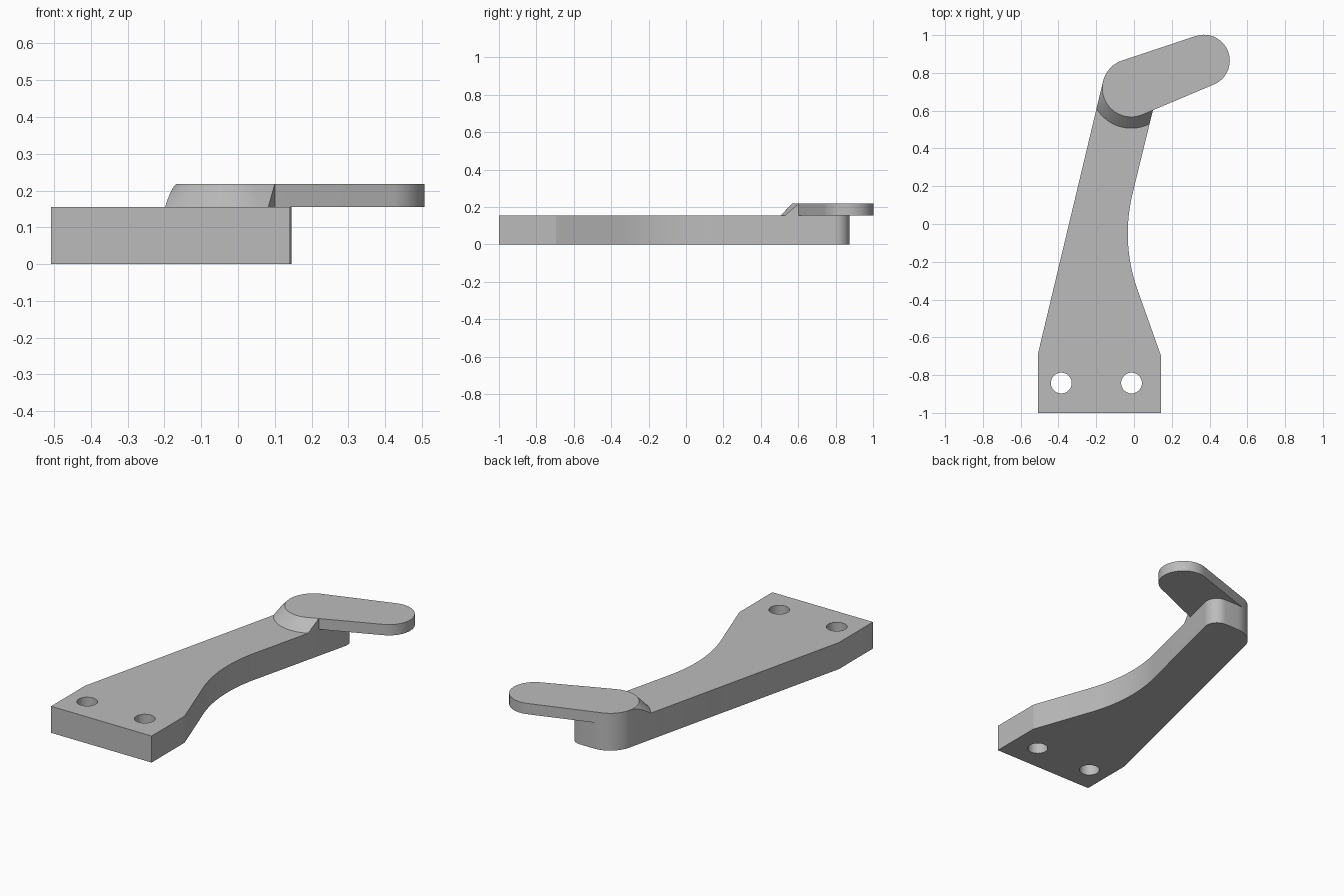
import bpy, bmesh
from math import sin, cos, radians, atan2, asin, degrees, hypot

cube = bpy.data.objects.get("Cube")
if cube:
    bpy.data.objects.remove(cube, do_unlink=True)

grey = bpy.data.materials.new("plain grey")
grey.use_nodes = True
colour = (0.5, 0.5, 0.5, 1)
grey.diffuse_color = colour
grey.node_tree.nodes["Principled BSDF"].inputs["Base Color"].default_value = colour

ARM_TOP, TIP_TOP = 0.155, 0.218
PIVOT, PIVOT_R = (-0.015, 0.72), 0.153
END, END_R = (0.37, 0.865), 0.137
CHAMFER = 0.06


def arc(centre, r, start, stop, steps):
    """Points on an arc, angles in degrees."""
    angles = [radians(start + (stop - start) * i / steps) for i in range(steps + 1)]
    return [(centre[0] + r * cos(a), centre[1] + r * sin(a)) for a in angles]


def loft(name, low, high, z0, z1):
    """Solid between two outlines with equal point counts."""
    bm = bmesh.new()
    a = [bm.verts.new((x, y, z0)) for x, y in low]
    b = [bm.verts.new((x, y, z1)) for x, y in high]
    bm.faces.new(a[::-1])
    bm.faces.new(b)
    for i in range(len(a)):
        j = (i + 1) % len(a)
        bm.faces.new((a[i], a[j], b[j], b[i]))
    bmesh.ops.recalc_face_normals(bm, faces=bm.faces)
    mesh = bpy.data.meshes.new(name)
    bm.to_mesh(mesh)
    bm.free()
    obj = bpy.data.objects.new(name, mesh)
    bpy.context.collection.objects.link(obj)
    mesh.materials.append(grey)
    return obj


def cut(obj, cutter, operation):
    """Apply a boolean and remove its cutter."""
    mod = obj.modifiers.new("cut", "BOOLEAN")
    mod.operation, mod.object, mod.solver = operation, cutter, "EXACT"
    bpy.context.view_layer.objects.active = obj
    bpy.ops.object.modifier_apply(modifier=mod.name)
    bpy.data.objects.remove(cutter, do_unlink=True)


def capsule(grow=0.0):
    """Outline around the pivot circle and the smaller end circle."""
    dx, dy = END[0] - PIVOT[0], END[1] - PIVOT[1]
    lean = degrees(atan2(dy, dx))
    side = 90 - degrees(asin((PIVOT_R - END_R) / hypot(dx, dy)))
    return (arc(PIVOT, PIVOT_R + grow, lean + side, lean + 360 - side, 40)
            + arc(END, END_R + grow, lean - side, lean + side, 40))


# Arm: wide foot, concave inner edge, rounded far end
outline = [(-0.508, -0.685), (-0.508, -1), (0.142, -1), (0.142, -0.695)]
outline += arc((0.854, -0.05), 0.887, 199.4, 166.5, 24)
outline += arc((0.073, 0.8), 0.073, -13.5, 90, 16)
outline += arc(PIVOT, PIVOT_R, 90, 166.7, 20)
arm = loft("arm", outline, outline, 0, ARM_TOP)

# Two screw holes in the foot
for x in (-0.385, -0.013):
    ring = arc((x, -0.842), 0.055, 0, 352.5, 47)
    cut(arm, loft("hole_cutter", ring, ring, -0.1, 0.3), "DIFFERENCE")

# Flat finger on top of the far end
finger = loft("finger", capsule(), capsule(), ARM_TOP, TIP_TOP)

# Sloped shoulder around the finger, trimmed to the arm's sides
shoulder = loft("shoulder", capsule(CHAMFER), capsule(), ARM_TOP, TIP_TOP)
cut(shoulder, loft("shoulder_trim", outline, outline, 0.1, 0.3), "INTERSECT")

# Smooth the curves, keep the edges crisp
bpy.ops.object.select_all(action="DESELECT")
for obj in (arm, finger, shoulder):
    obj.select_set(True)
bpy.context.view_layer.objects.active = arm
bpy.ops.object.shade_smooth_by_angle(angle=radians(15))
